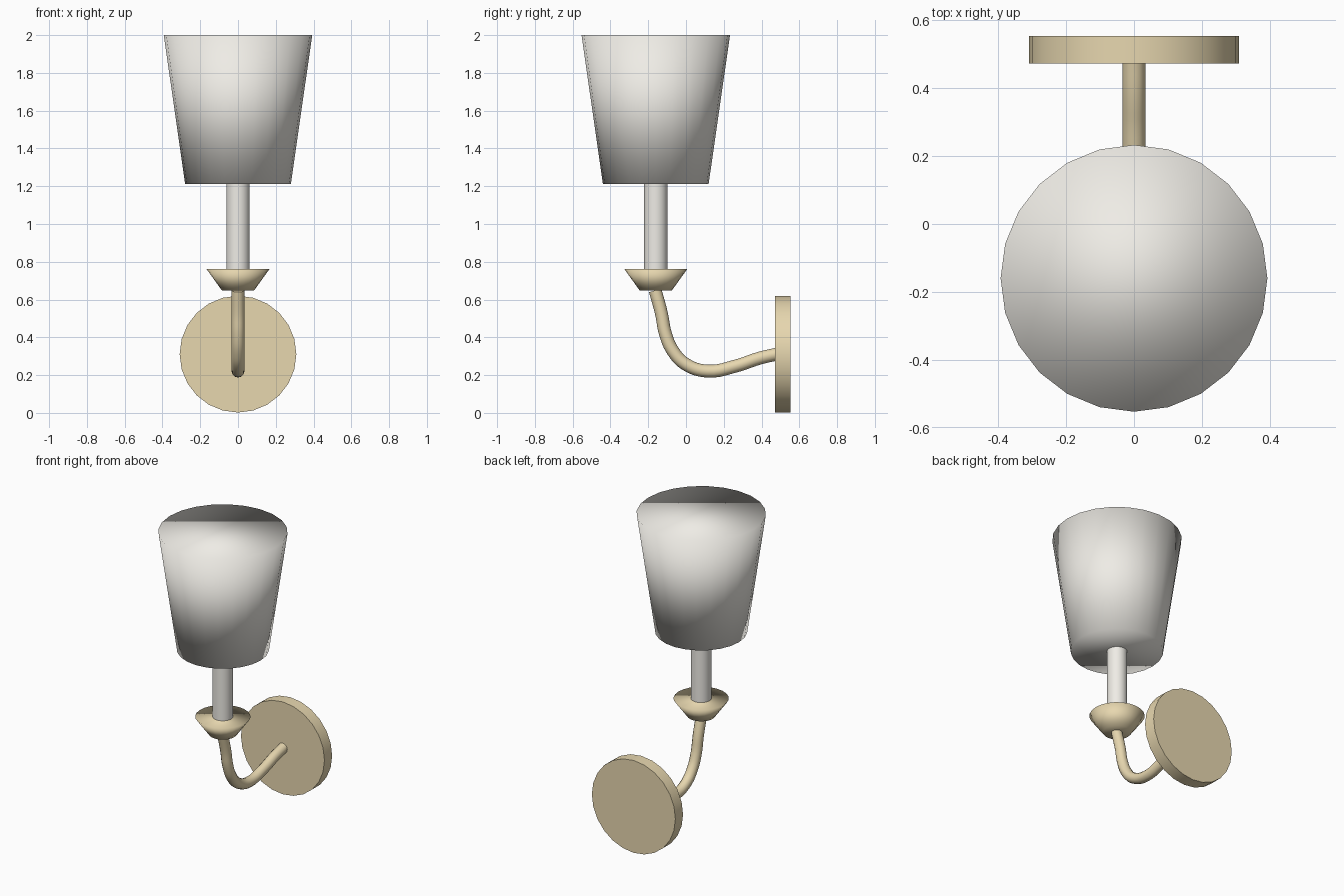
import bpy, math

if "Cube" in bpy.data.objects:
    bpy.data.objects.remove(bpy.data.objects["Cube"])

Y0 = -0.16   # axis of shade, candle tube and cup


def material(name, rgb):
    m = bpy.data.materials.new(name)
    m.diffuse_color = (*rgb, 1)
    m.use_nodes = True
    m.node_tree.nodes["Principled BSDF"].inputs["Base Color"].default_value = m.diffuse_color
    return m


brass = material("brass", (0.80, 0.68, 0.43))
white = material("off_white", (0.86, 0.84, 0.79))


def finish(name, mat, soft):
    o = bpy.context.object
    o.name = name
    o.data.materials.append(mat)
    if soft:
        bpy.ops.object.shade_smooth()
    else:
        bpy.ops.object.shade_smooth_by_angle(angle=math.radians(40))


def upright(name, r_bottom, r_top, z0, z1, mat, soft=False):
    """Closed 24-sided frustum standing on the lamp axis."""
    bpy.ops.mesh.primitive_cone_add(vertices=24, radius1=r_bottom, radius2=r_top,
                                    depth=z1 - z0, location=(0, Y0, (z0 + z1) / 2))
    finish(name, mat, soft)


# Shade, candle tube and drip cup
upright("shade", 0.28, 0.393, 1.213, 2.0, white, soft=True)
upright("candle_tube", 0.062, 0.062, 0.75, 1.23, white)
upright("drip_cup", 0.085, 0.168, 0.648, 0.763, brass, soft=True)

# Round wall plate
bpy.ops.mesh.primitive_cylinder_add(vertices=24, radius=0.309, depth=0.081,
                                    location=(0, 0.513, 0.311),
                                    rotation=(math.pi / 2, 0, 0))
finish("wall_plate", brass, False)

# Curved arm from the cup down and back to the plate (y, z)
path = [(-0.163, 0.648), (-0.13, 0.526), (-0.108, 0.416), (-0.068, 0.326),
        (-0.002, 0.258), (0.115, 0.221), (0.263, 0.248), (0.39, 0.29), (0.485, 0.312)]
curve = bpy.data.curves.new("arm", 'CURVE')
curve.dimensions = '3D'
curve.bevel_depth = 0.034
curve.bevel_resolution = 4
curve.resolution_u = 5
curve.use_fill_caps = True
spline = curve.splines.new('BEZIER')
spline.bezier_points.add(len(path) - 1)
for p, (y, z) in zip(spline.bezier_points, path):
    p.co = (0, y, z)
    p.handle_left_type = p.handle_right_type = 'AUTO'
arm = bpy.data.objects.new("arm", curve)
bpy.context.collection.objects.link(arm)
bpy.ops.object.select_all(action='DESELECT')
arm.select_set(True)
bpy.context.view_layer.objects.active = arm
bpy.ops.object.convert(target='MESH')
finish("arm", brass, False)
